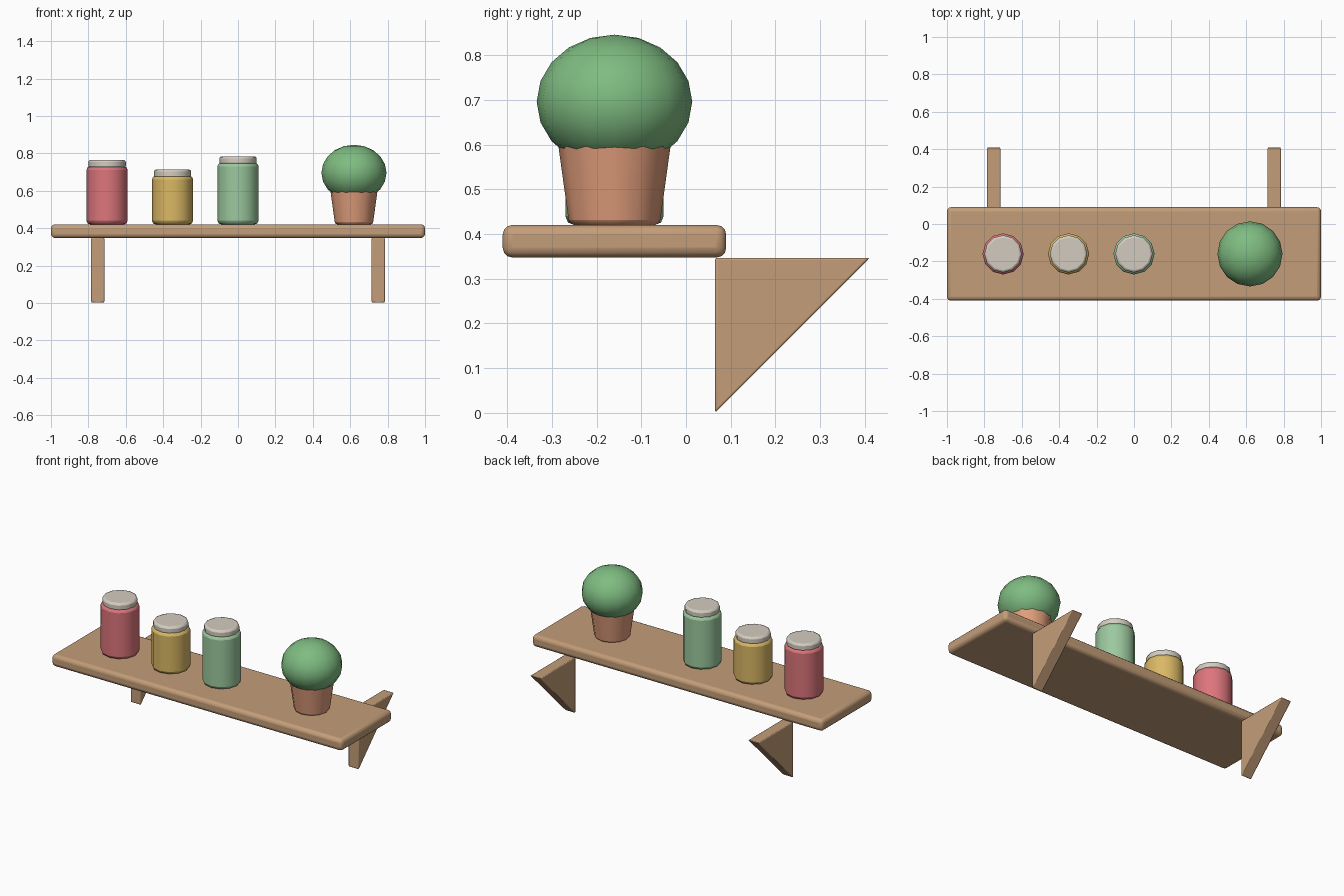
import bpy, bmesh, math
from mathutils import Matrix

if "Cube" in bpy.data.objects:
    bpy.data.objects.remove(bpy.data.objects["Cube"], do_unlink=True)


def material(name, rgb):
    m = bpy.data.materials.new(name)
    m.use_nodes = True
    m.diffuse_color = (*rgb, 1)
    m.node_tree.nodes["Principled BSDF"].inputs["Base Color"].default_value = (*rgb, 1)
    return m


wood = material("wood", (0.55, 0.34, 0.19))
lid_cream = material("lid_cream", (0.65, 0.60, 0.52))
terracotta = material("terracotta", (0.75, 0.34, 0.20))
leaf_green = material("leaf_green", (0.21, 0.50, 0.22))
red = material("jar_red", (0.72, 0.18, 0.20))
yellow = material("jar_yellow", (0.70, 0.48, 0.13))
green = material("jar_green", (0.33, 0.58, 0.34))


def finish(name, bm, mat, bevel=0, segments=2, angle=40):
    bmesh.ops.recalc_face_normals(bm, faces=bm.faces)
    mesh = bpy.data.meshes.new(name)
    bm.to_mesh(mesh)
    bm.free()
    mesh.materials.append(mat)
    ob = bpy.data.objects.new(name, mesh)
    bpy.context.collection.objects.link(ob)
    if bevel:
        mod = ob.modifiers.new("soft_edges", "BEVEL")
        mod.width = bevel
        mod.segments = segments
        mod.limit_method = "ANGLE"
        mod.angle_limit = math.radians(40)
    bpy.ops.object.select_all(action="DESELECT")
    ob.select_set(True)
    bpy.context.view_layer.objects.active = ob
    bpy.ops.object.shade_smooth_by_angle(angle=math.radians(angle))
    return ob


def tapered(name, x, z0, z1, r0, r1, mat, bevel, sides=12):
    bm = bmesh.new()
    bmesh.ops.create_cone(bm, cap_ends=True, segments=sides, radius1=r0, radius2=r1,
                          depth=z1 - z0,
                          matrix=Matrix.Translation((x, ROW_Y, (z0 + z1) / 2)))
    return finish(name, bm, mat, bevel)


ROW_Y = -0.16
TOP = 0.42

# Shelf board
bm = bmesh.new()
bmesh.ops.create_cube(bm, size=1, matrix=Matrix.Translation((0, -0.16, 0.384))
                      @ Matrix.Diagonal((2, 0.5, 0.073, 1)))
finish("shelf_board", bm, wood, 0.022, 3)

# Triangular brackets
for side, x in (("right", -0.75), ("left", 0.75)):
    bm = bmesh.new()
    face = bm.faces.new([bm.verts.new((x - 0.036, y, z))
                         for y, z in ((0.065, 0), (0.065, 0.347), (0.411, 0.347))])
    ext = bmesh.ops.extrude_face_region(bm, geom=[face])
    bmesh.ops.translate(bm, vec=(0.072, 0, 0),
                        verts=[v for v in ext["geom"] if isinstance(v, bmesh.types.BMVert)])
    finish(side + "_bracket", bm, wood, 0.005)

# Jars with lids
for label, x, body_top, mat in (("red", -0.7, 0.732, red),
                                ("yellow", -0.35, 0.68, yellow),
                                ("green", 0.0, 0.75, green)):
    tapered(label + "_jar", x, TOP, body_top, 0.11, 0.11, mat, 0.02)
    tapered(label + "_jar_lid", x, body_top - 0.012, body_top + 0.034, 0.1, 0.1,
            lid_cream, 0.012)

# Potted plant
tapered("plant_pot", 0.62, TOP, 0.608, 0.101, 0.127, terracotta, 0.012)
bm = bmesh.new()
bmesh.ops.create_uvsphere(bm, u_segments=16, v_segments=10, radius=1,
                          matrix=Matrix.Translation((0.62, ROW_Y, 0.696))
                          @ Matrix.Diagonal((0.174, 0.174, 0.15, 1)))
finish("plant_foliage", bm, leaf_green)
